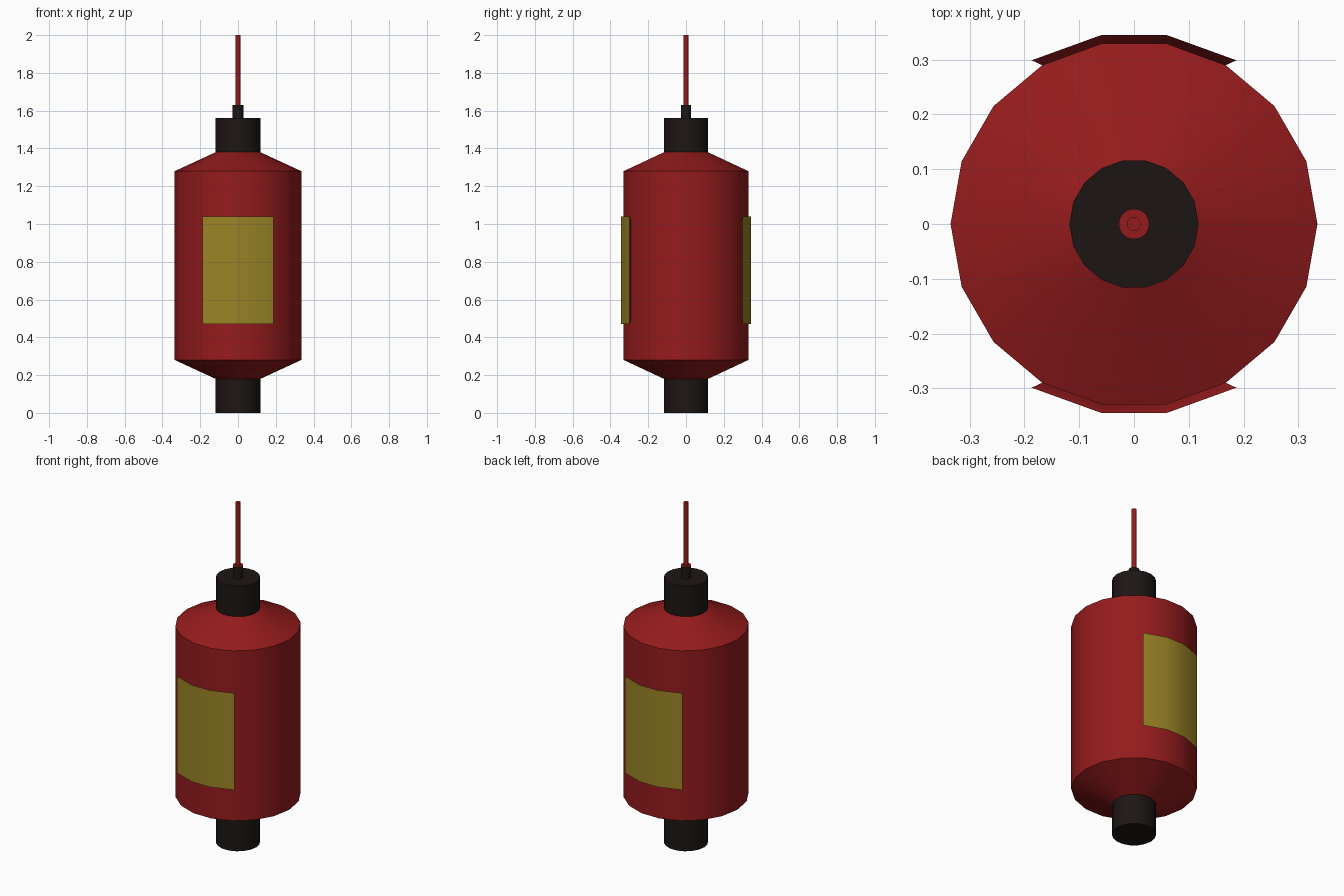
import bpy, bmesh
from math import radians, sin, cos, pi

if "Cube" in bpy.data.objects:
    bpy.data.objects.remove(bpy.data.objects["Cube"])

SIDES = 18


def material(name, rgb):
    m = bpy.data.materials.new(name)
    m.diffuse_color = (*rgb, 1)
    m.use_nodes = True
    m.node_tree.nodes["Principled BSDF"].inputs["Base Color"].default_value = m.diffuse_color
    return m


RED = material("red", (0.30, 0.011, 0.012))
BLACK = material("black", (0.012, 0.008, 0.007))
YELLOW = material("yellow", (0.32, 0.23, 0.019))


def finish(name, bm, mats):
    bmesh.ops.recalc_face_normals(bm, faces=bm.faces)
    me = bpy.data.meshes.new(name)
    bm.to_mesh(me)
    bm.free()
    ob = bpy.data.objects.new(name, me)
    bpy.context.collection.objects.link(ob)
    for m in mats:
        me.materials.append(m)
    bpy.ops.object.select_all(action='DESELECT')
    ob.select_set(True)
    bpy.context.view_layer.objects.active = ob
    bpy.ops.object.shade_smooth_by_angle(angle=radians(30))
    return ob


def lathe(name, profile, mat, cap_bottom=False, cap_top=False):
    """Turn (radius, z) points around z; ends stay open where parts join."""
    bm = bmesh.new()
    rings = [[bm.verts.new((r * cos(2 * pi * i / SIDES), r * sin(2 * pi * i / SIDES), z))
              for i in range(SIDES)] for r, z in profile]
    for a, b in zip(rings, rings[1:]):
        for i in range(SIDES):
            j = (i + 1) % SIDES
            bm.faces.new((a[i], a[j], b[j], b[i]))
    if cap_bottom:
        bm.faces.new(rings[0][::-1])
    if cap_top:
        bm.faces.new(rings[-1])
    # open strips need an explicit outward direction
    ob = finish(name, bm, [mat])
    me = ob.data
    side = me.polygons[0]
    if side.normal.x * side.center.x + side.normal.y * side.center.y < 0:
        me.flip_normals()
    return ob


# Main body with sloping shoulders
lathe("body", [(0.118, 0.18), (0.335, 0.28), (0.335, 1.28), (0.118, 1.38)], RED)

# End caps and the thin fuse
lathe("lower_cap", [(0.118, 0), (0.118, 0.18)], BLACK, cap_bottom=True)
lathe("upper_cap", [(0.118, 1.38), (0.118, 1.56), (0.028, 1.56)], BLACK)
lathe("fuse_socket", [(0.028, 1.56), (0.028, 1.63)], BLACK)
lathe("fuse", [(0.028, 1.63), (0.013, 1.63), (0.013, 2.0)], RED, cap_top=True).data


def label(name, s):
    """Curved panel that flares out from the body: yellow face, red rim."""
    inner = [(-0.1675, 0.290), (-0.058, 0.330), (0.058, 0.330), (0.1675, 0.290)]
    outer = [(-0.187, 0.299), (-0.06, 0.345), (0.06, 0.345), (0.187, 0.299)]
    bm = bmesh.new()

    def row(pts, z):
        return [bm.verts.new((x * s, y * s, z)) for x, y in pts]
    ib, it = row(inner, 0.50), row(inner, 1.01)
    ob_, ot = row(outer, 0.47), row(outer, 1.04)
    for k in range(3):
        bm.faces.new((ob_[k], ob_[k + 1], ot[k + 1], ot[k]))
        for a, b in ((ib, ob_), (ot, it)):
            bm.faces.new((a[k], a[k + 1], b[k + 1], b[k])).material_index = 1
        bm.faces.new((it[k], it[k + 1], ib[k + 1], ib[k])).material_index = 1
    for k in (0, 3):
        bm.faces.new((ib[k], ob_[k], ot[k], it[k])).material_index = 1
    finish(name, bm, [YELLOW, RED])


label("back_label", 1)
label("front_label", -1)
